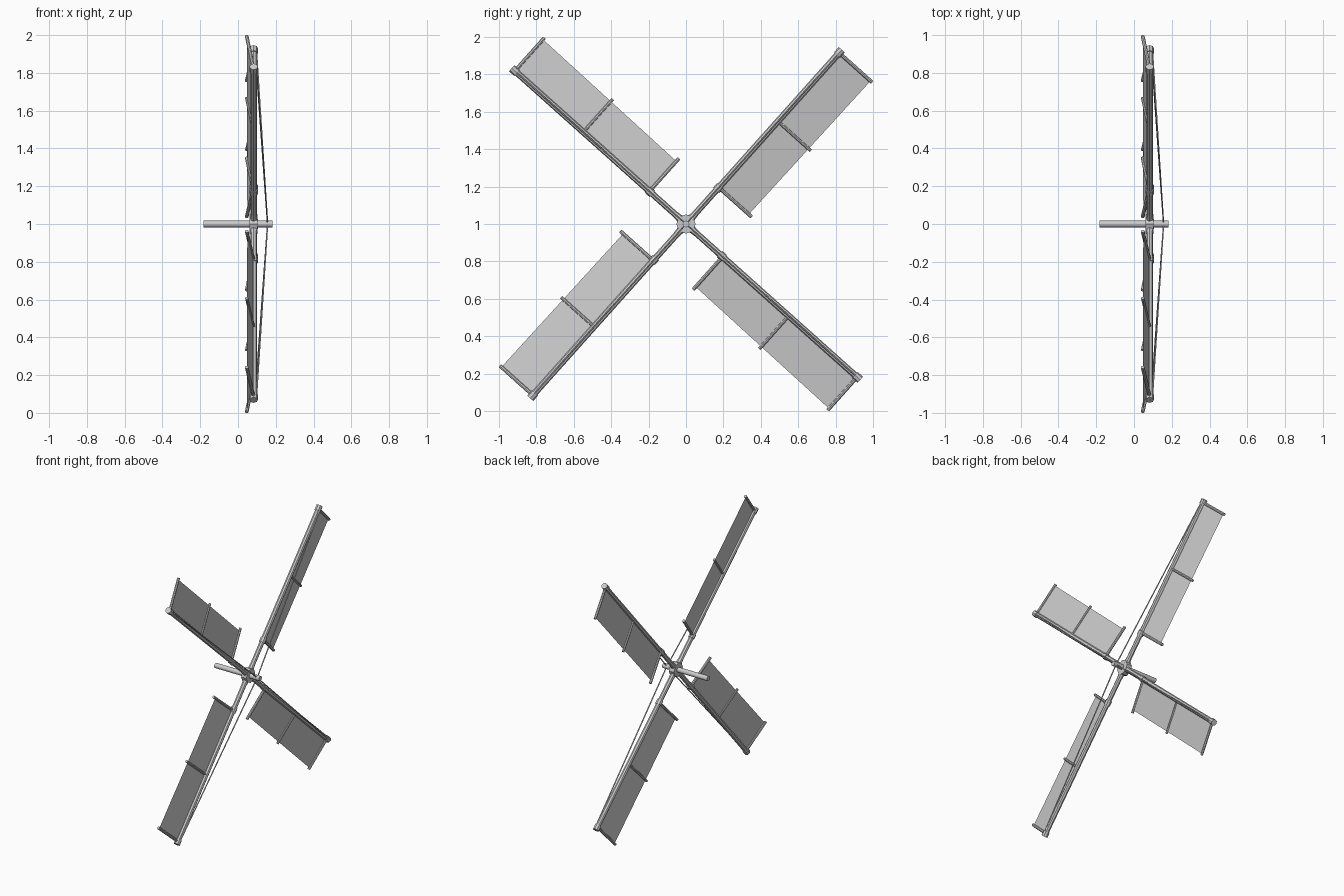
import bpy
from math import radians, cos, sin
from mathutils import Vector

if "Cube" in bpy.data.objects:
    bpy.data.objects.remove(bpy.data.objects["Cube"])

ARM_X = 0.083       # plane of the spars
BACK_X = 0.046      # trailing edge of the tilted sails
FIRST_ANGLE = 48.2


def rod(name, a, b, r1, r2=None, sides=8):
    """Straight faceted rod from a to b, optionally tapered."""
    a, b = Vector(a), Vector(b)
    bpy.ops.mesh.primitive_cone_add(vertices=sides, radius1=r1,
                                    radius2=r1 if r2 is None else r2,
                                    depth=(b - a).length, location=(a + b) / 2)
    ob = bpy.context.object
    ob.name = name
    ob.rotation_mode = 'QUATERNION'
    ob.rotation_quaternion = (b - a).to_track_quat('Z', 'Y')
    bpy.ops.object.shade_smooth_by_angle(angle=radians(30))
    return ob


# Axle and hub
rod("axle", (-0.182, 0, 1), (0.182, 0, 1), 0.018, sides=12)
rod("hub", (0.062, 0, 1), (0.104, 0, 1), 0.052, sides=8)

for i in range(4):
    a = radians(FIRST_ANGLE + 90 * i)

    def P(x, u, v):
        """u runs out along the spar, v across the sail."""
        return Vector((x, cos(a) * u + sin(a) * v, 1 + sin(a) * u - cos(a) * v))

    def S(u, v):
        """Point on the tilted sail surface."""
        return P(ARM_X + (BACK_X - ARM_X) * v / 0.236, u, v)

    n = f"_{i + 1}"
    # Spar with root socket, collar and tip cap
    rod("spar" + n, P(ARM_X, 0, 0), P(ARM_X, 1.23, 0), 0.017)
    rod("root_socket" + n, P(ARM_X, 0.03, 0), P(ARM_X, 0.08, 0), 0.022, 0.017)
    rod("collar" + n, P(ARM_X, 0.24, 0), P(ARM_X, 0.275, 0), 0.022)
    rod("tip_cap" + n, P(ARM_X, 1.212, 0), P(ARM_X, 1.25, 0), 0.022)

    # Cross bars carrying the sail
    for part, u, r in (("inner", 0.262, 0.010), ("middle", 0.737, 0.009), ("outer", 1.228, 0.010)):
        rod(part + "_sail_bar" + n, S(u, 0), S(u, 0.236), r)

    # Sail cloth
    me = bpy.data.meshes.new("sail" + n)
    me.from_pydata([S(0.258, 0), S(1.228, 0), S(1.228, 0.226), S(0.258, 0.216)],
                   [], [(3, 2, 1, 0)])
    bpy.context.collection.objects.link(bpy.data.objects.new("sail" + n, me))

    # Stay rope from axle nose to spar tip
    rod("stay_rope" + n, P(0.156, 0.012, 0), P(0.098, 1.225, 0), 0.004, sides=6)
